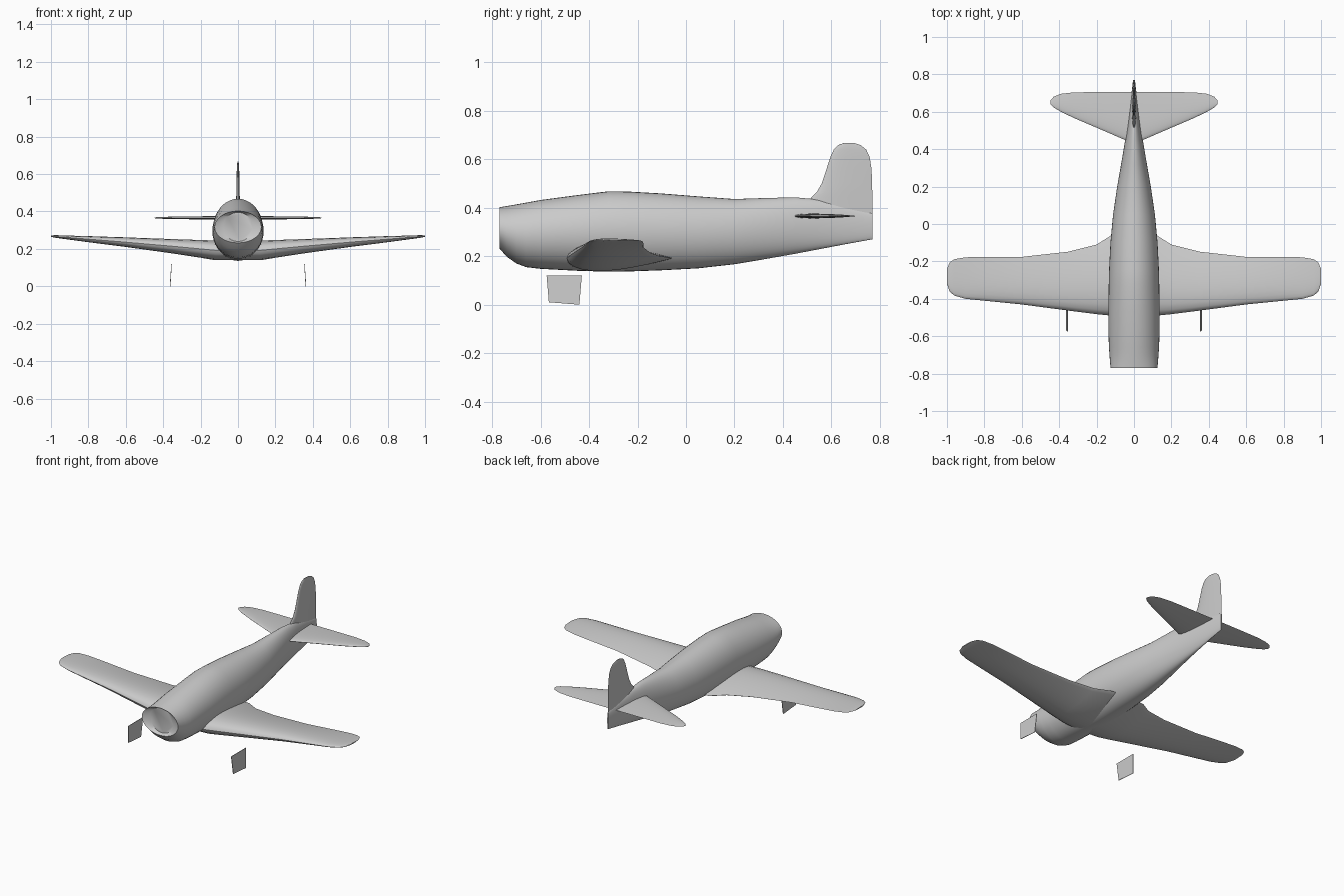
import bpy, bmesh, math

cube = bpy.data.objects.get("Cube")
if cube:
    bpy.data.objects.remove(cube, do_unlink=True)

grey = bpy.data.materials.new("light_grey_paint")
grey.use_nodes = True
COLOUR = (0.6, 0.6, 0.6, 1)
grey.diffuse_color = COLOUR
grey.node_tree.nodes["Principled BSDF"].inputs["Base Color"].default_value = COLOUR


def finish(name, bm, mirror=False, angle=40):
    bmesh.ops.recalc_face_normals(bm, faces=bm.faces)
    mesh = bpy.data.meshes.new(name)
    bm.to_mesh(mesh)
    bm.free()
    mesh.materials.append(grey)
    ob = bpy.data.objects.new(name, mesh)
    bpy.context.collection.objects.link(ob)
    if mirror:
        ob.modifiers.new("Mirror", 'MIRROR').use_mirror_merge = False
    bpy.ops.object.select_all(action='DESELECT')
    ob.select_set(True)
    bpy.context.view_layer.objects.active = ob
    bpy.ops.object.shade_smooth_by_angle(angle=math.radians(angle))
    return ob


def loft(name, rings, mirror=False):
    """Skin a row of equal rings and cap both ends."""
    bm = bmesh.new()
    rows = [[bm.verts.new(p) for p in ring] for ring in rings]
    n = len(rows[0])
    for a, b in zip(rows, rows[1:]):
        for i in range(n):
            j = (i + 1) % n
            bm.faces.new((a[i], a[j], b[j], b[i]))
    bm.faces.new(rows[0])
    bm.faces.new(rows[-1])
    return finish(name, bm, mirror)


def oval(y, half_width, low, high, n=40):
    mid, h = (low + high) / 2, (high - low) / 2
    ring = []
    for i in range(n):
        a = math.tau * i / n
        ring.append((half_width * math.cos(a), y, mid + h * math.sin(a)))
    return ring


def airfoil(lead, trail, thick, n=12):
    """Closed (chord position, height) outline, rounded in front and sharp behind."""
    def half(t):
        return thick * (1.48 * math.sqrt(t) - 0.63 * t - 1.76 * t**2 + 1.42 * t**3 - 0.5 * t**4)
    ts = [(1 - math.cos(math.pi * i / n)) / 2 for i in range(n + 1)]
    upper = [(lead + (trail - lead) * t, half(t)) for t in ts]
    lower = [(lead + (trail - lead) * t, -half(t)) for t in ts[1:-1]]
    return upper + lower[::-1]


# Fuselage: recessed intake face, lip, then body stations (y, half width, low, high)
stations = [
    (-0.75, 0.08, 0.24, 0.395), (-0.77, 0.125, 0.232, 0.402),
    (-0.74, 0.128, 0.198, 0.407), (-0.70, 0.131, 0.17, 0.414),
    (-0.66, 0.134, 0.155, 0.421), (-0.60, 0.136, 0.148, 0.432),
    (-0.45, 0.137, 0.14, 0.452), (-0.32, 0.135, 0.136, 0.468),
    (-0.24, 0.133, 0.137, 0.467), (-0.10, 0.126, 0.142, 0.459),
    (0.05, 0.112, 0.15, 0.447), (0.20, 0.09, 0.167, 0.436),
    (0.32, 0.069, 0.187, 0.44), (0.45, 0.047, 0.21, 0.443),
    (0.55, 0.032, 0.229, 0.434), (0.66, 0.018, 0.25, 0.406),
    (0.77, 0.005, 0.27, 0.376),
]
loft("fuselage", [oval(*s) for s in stations])

# Wings: (x, leading y, trailing y, middle z, thickness)
wing = [
    (0, -0.50, -0.05, 0.192, 0.107), (0.12, -0.49, -0.06, 0.192, 0.107),
    (0.20, -0.482, -0.11, 0.2, 0.096), (0.35, -0.463, -0.148, 0.214, 0.078),
    (0.60, -0.43, -0.176, 0.236, 0.052), (0.80, -0.41, -0.176, 0.252, 0.033),
    (0.90, -0.4, -0.178, 0.26, 0.022), (0.96, -0.383, -0.188, 0.265, 0.016),
    (0.985, -0.362, -0.205, 0.267, 0.012), (1.0, -0.32, -0.24, 0.268, 0.006),
]
loft("wings", [[(x, y, z + h) for y, h in airfoil(a, b, t)]
               for x, a, b, z, t in wing], mirror=True)

# Tailplane: (x, leading y, trailing y, thickness)
tailplane = [
    (0, 0.44, 0.705, 0.02), (0.05, 0.45, 0.705, 0.019), (0.2, 0.515, 0.705, 0.017),
    (0.32, 0.566, 0.704, 0.014), (0.39, 0.6, 0.696, 0.011),
    (0.43, 0.623, 0.68, 0.008), (0.447, 0.64, 0.66, 0.004),
]
loft("tailplane", [[(x, y, 0.366 + h) for y, h in airfoil(a, b, t)]
                   for x, a, b, t in tailplane], mirror=True)

# Tail fin: (z, leading y, trailing y, thickness)
fin = [
    (0.30, 0.5, 0.77, 0.022), (0.44, 0.515, 0.77, 0.02), (0.465, 0.54, 0.769, 0.02),
    (0.5, 0.56, 0.768, 0.018), (0.56, 0.58, 0.766, 0.016),
    (0.61, 0.596, 0.758, 0.014), (0.64, 0.61, 0.744, 0.012),
    (0.658, 0.627, 0.722, 0.009), (0.667, 0.65, 0.695, 0.005),
]
loft("tail_fin", [[(h, y, z) for y, h in airfoil(a, b, t)] for z, a, b, t in fin])

# Wheel doors: thin plates hanging under the wings
bm = bmesh.new()
corners = [(0.354, -0.575, 0.12), (0.354, -0.43, 0.12), (0.361, -0.44, 0.0), (0.361, -0.566, 0.01)]
front = [bm.verts.new(c) for c in corners]
back = [bm.verts.new((x + 0.003, y, z)) for x, y, z in corners]
bm.faces.new(front)
bm.faces.new(back[::-1])
for i in range(4):
    j = (i + 1) % 4
    bm.faces.new((front[i], front[j], back[j], back[i]))
finish("wheel_doors", bm, mirror=True)
